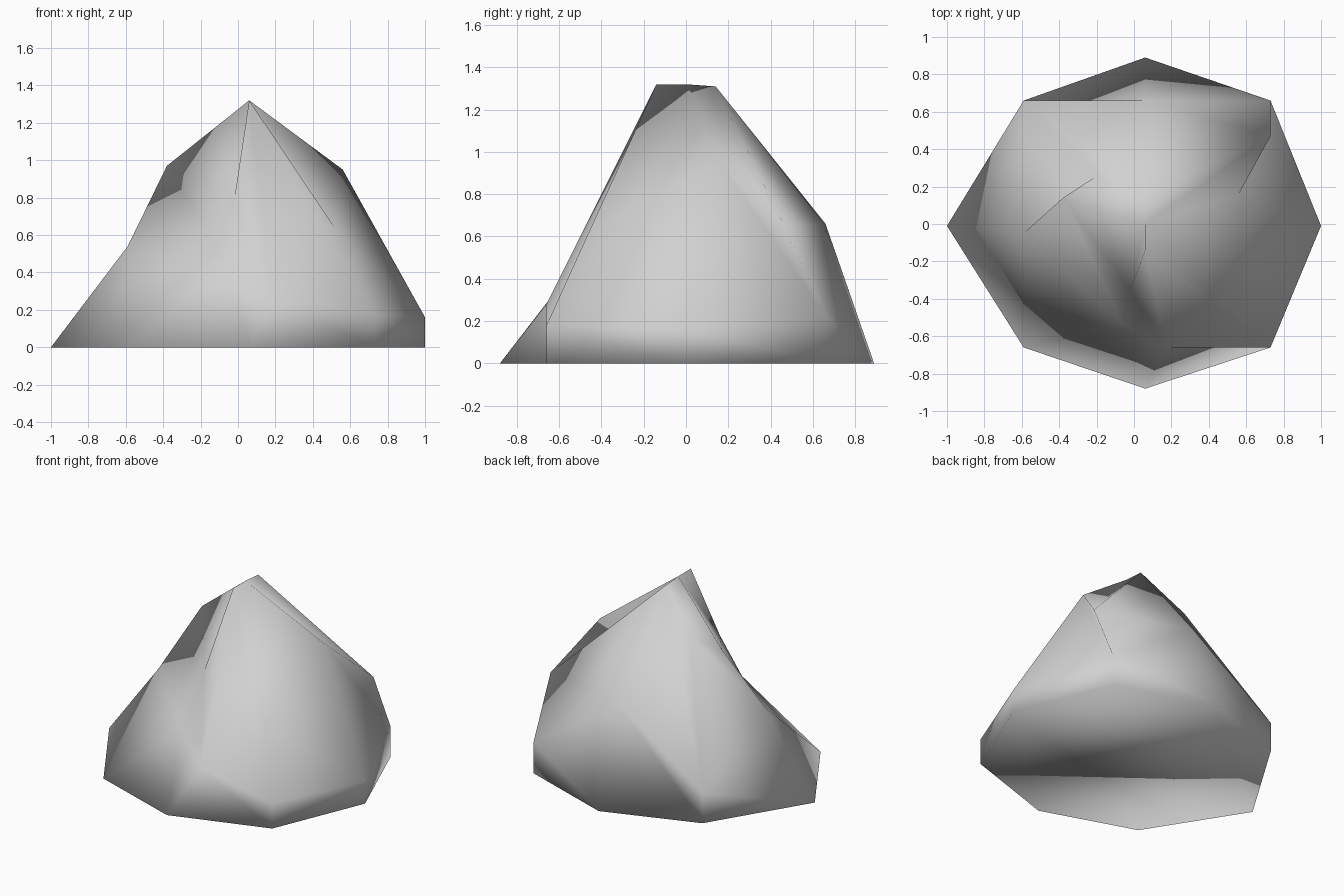
import bpy
import bmesh

# Start clean
default_cube = bpy.data.objects.get("Cube")
if default_cube:
    bpy.data.objects.remove(default_cube, do_unlink=True)

# Stone colour
stone = bpy.data.materials.new("stone_grey")
stone.use_nodes = True
grey = (0.64, 0.64, 0.64, 1)
stone.diffuse_color = grey
stone.node_tree.nodes["Principled BSDF"].inputs["Base Color"].default_value = grey

# Eight-sided rings, counter-clockwise from +x
footprint = [(1, -.01, 0), (.73, .66, 0), (.06, .89, 0), (-.59, .66, 0),
             (-1, -.01, 0), (-.59, -.66, 0), (.06, -.88, 0), (.73, -.66, 0)]
waist = [(1, -.01, .16), (.73, .66, .22), (.06, .66, .66), (-.59, .66, .21),
         (-.59, -.05, .54), (-.06, -.54, .44), (.17, -.66, .28), (.73, -.66, .18)]
shoulder = [(.56, .16, .95), (.73, .47, .64), (.06, .14, 1.31), (-.21, .25, 1.06),
            (-.38, .14, .97), (-.02, -.35, .79), (.06, -.14, 1.32), (.53, -.46, .62)]
summit = (.06, 0, 1.32)


def bridge(bm, lower, upper):
    """Join two rings with triangles, all split the same way."""
    count = len(lower)
    for i in range(count):
        j = (i + 1) % count
        bm.faces.new((lower[i], lower[j], upper[i]))
        bm.faces.new((lower[j], upper[j], upper[i]))


# Boulder body
bm = bmesh.new()
rings = [[bm.verts.new(p) for p in ring] for ring in (footprint, waist, shoulder)]
for lower, upper in zip(rings, rings[1:]):
    bridge(bm, lower, upper)

# Summit fan and flat underside
peak = bm.verts.new(summit)
top = rings[-1]
for a, b in zip(top, top[1:] + top[:1]):
    bm.faces.new((a, b, peak))
bm.faces.new(list(reversed(rings[0])))

# Smooth all over
for face in bm.faces:
    face.smooth = True

mesh = bpy.data.meshes.new("boulder")
bm.to_mesh(mesh)
bm.free()
mesh.materials.append(stone)
boulder = bpy.data.objects.new("boulder", mesh)
bpy.context.collection.objects.link(boulder)
